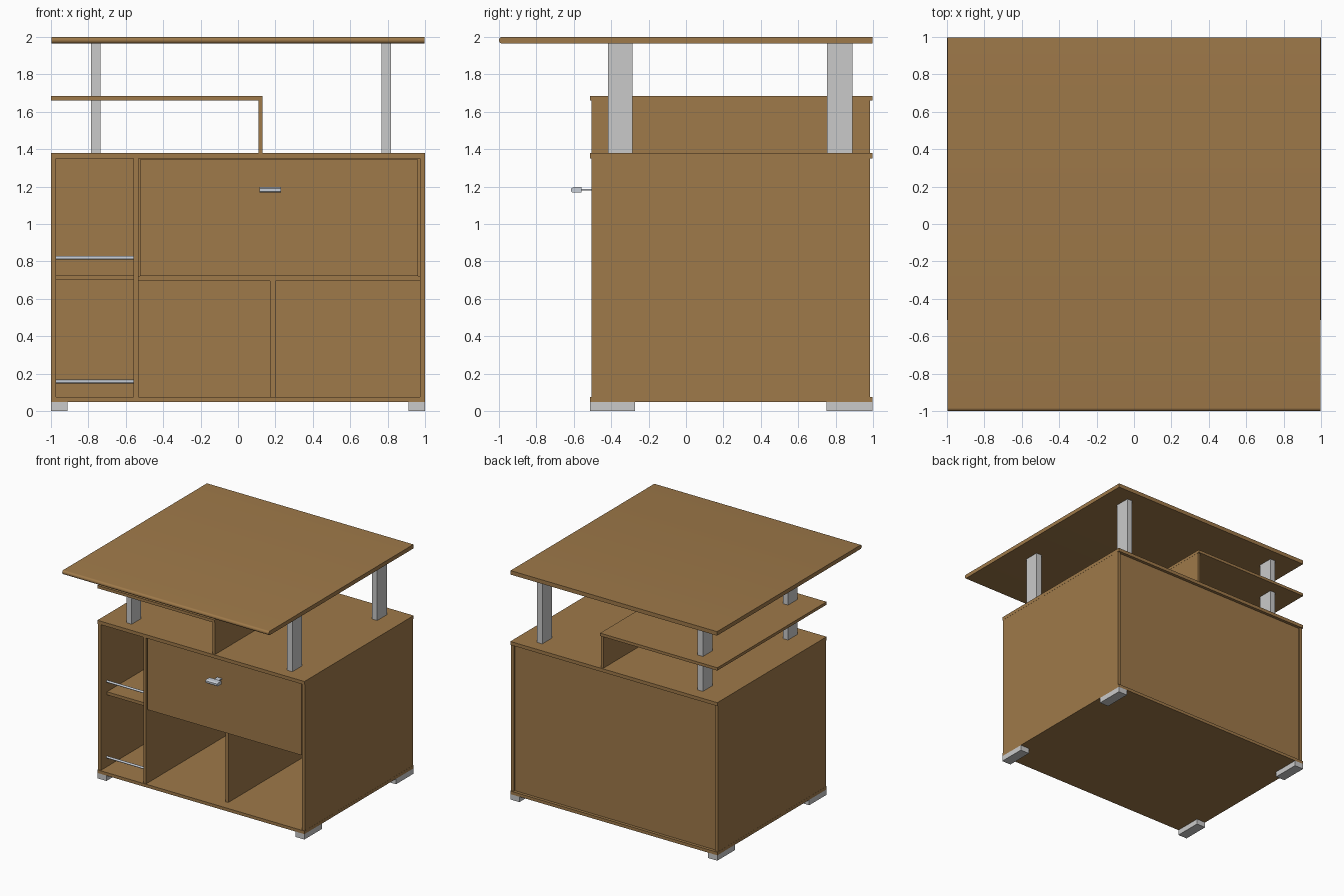
import bpy, bmesh, math

if "Cube" in bpy.data.objects:
    bpy.data.objects.remove(bpy.data.objects["Cube"])

def material(name, rgb):
    m = bpy.data.materials.new(name)
    m.diffuse_color = (*rgb, 1)
    m.use_nodes = True
    m.node_tree.nodes["Principled BSDF"].inputs["Base Color"].default_value = m.diffuse_color
    return m

WOOD = material("warm wood", (0.345, 0.192, 0.067))
GREY = material("light grey metal", (0.59, 0.59, 0.59))
CHROME = material("pale chrome", (0.58, 0.62, 0.68))

def finish(name, bm, mat):
    bmesh.ops.recalc_face_normals(bm, faces=bm.faces)
    me = bpy.data.meshes.new(name)
    bm.to_mesh(me)
    bm.free()
    me.materials.append(mat)
    ob = bpy.data.objects.new(name, me)
    bpy.context.collection.objects.link(ob)
    return ob

def box(name, x, y, z, mat=WOOD):
    """Box from (min, max) ranges."""
    bm = bmesh.new()
    bmesh.ops.create_cube(bm, size=1)
    for v in bm.verts:
        v.co = [r[0] if c < 0 else r[1] for c, r in zip(v.co, (x, y, z))]
    return finish(name, bm, mat)

def extrude_x(name, profile, x0, x1, mat):
    """Closed (y, z) profile swept along x."""
    bm = bmesh.new()
    f = bm.faces.new([bm.verts.new((x0, y, z)) for y, z in profile])
    g = bmesh.ops.extrude_face_region(bm, geom=[f])
    for v in g["geom"]:
        if isinstance(v, bmesh.types.BMVert):
            v.co.x = x1
    return finish(name, bm, mat)

def smooth(ob):
    bpy.ops.object.select_all(action='DESELECT')
    ob.select_set(True)
    bpy.context.view_layer.objects.active = ob
    bpy.ops.object.shade_smooth_by_angle(angle=math.radians(40))

PLATE_Y = (-0.512, 0.996)   # horizontal plates overhang slightly
SIDE_Y = (-0.505, 0.985)
INNER_Y = (-0.42, 0.965)    # recessed inner panels

# Table top with half-round front edge
r = 0.0175
arc = [(-1 + r - r * math.sin(a), 2 - r + r * math.cos(a))
       for a in [math.pi * i / 10 for i in range(11)]]
smooth(extrude_x("table_top", arc + [(0.997, 1.965), (0.997, 2)], -0.998, 0.997, WOOD))

# Posts carrying the table top
for sx, xr in (("left", (-0.786, -0.735)), ("right", (0.766, 0.817))):
    for sy, yr in (("front", (-0.417, -0.286)), ("back", (0.754, 0.889))):
        box(f"{sy}_{sx}_post", xr, yr, (1.38, 1.966), GREY)

# Raised shelf and its support panel
box("raised_shelf", (-1, 0.132), PLATE_Y, (1.66, 1.685))
box("raised_shelf_support", (0.109, 0.131), SIDE_Y, (1.38, 1.66))

# Cabinet carcass
box("cabinet_top", (-1, 1), PLATE_Y, (1.35, 1.38))
box("cabinet_bottom", (-1, 1), PLATE_Y, (0.047, 0.074))
box("left_side", (-0.999, -0.972), SIDE_Y, (0.074, 1.35))
box("right_side", (0.974, 0.999), SIDE_Y, (0.074, 1.35))
box("back_panel", (-0.972, 0.974), (0.945, 0.97), (0.074, 1.35))

# Inner divisions
box("tall_divider", (-0.56, -0.533), (-0.505, 0.95), (0.074, 1.35))
box("left_shelf", (-0.972, -0.56), INNER_Y, (0.701, 0.728))
box("middle_shelf", (-0.533, 0.974), INNER_Y, (0.696, 0.722))
box("lower_divider", (0.172, 0.2), INNER_Y, (0.074, 0.696))

# Drop-down door and its handle
box("door", (-0.523, 0.963), (-0.5, -0.475), (0.722, 1.346))
box("handle_stem", (0.15, 0.195), (-0.565, -0.498), (1.179, 1.187), CHROME)
extrude_x("handle_grip",
          [(-0.558, 1.168), (-0.558, 1.197), (-0.6, 1.197),
           (-0.615, 1.19), (-0.615, 1.175), (-0.607, 1.168)], 0.115, 0.23, CHROME)

# Retaining rods in the left compartments
for name, z in (("upper_rod", 0.82), ("lower_rod", 0.158)):
    ring = [(-0.42 + 0.0095 * math.cos(a), z + 0.0095 * math.sin(a))
            for a in [math.tau * i / 16 for i in range(16)]]
    smooth(extrude_x(name, ring, -0.972, -0.56, CHROME))

# Feet
for sx, xr in (("left", (-1, -0.912)), ("right", (0.912, 1))):
    for sy, yr in (("front", (-0.512, -0.272)), ("back", (0.752, 0.996))):
        box(f"{sy}_{sx}_foot", xr, yr, (0, 0.047), GREY)
